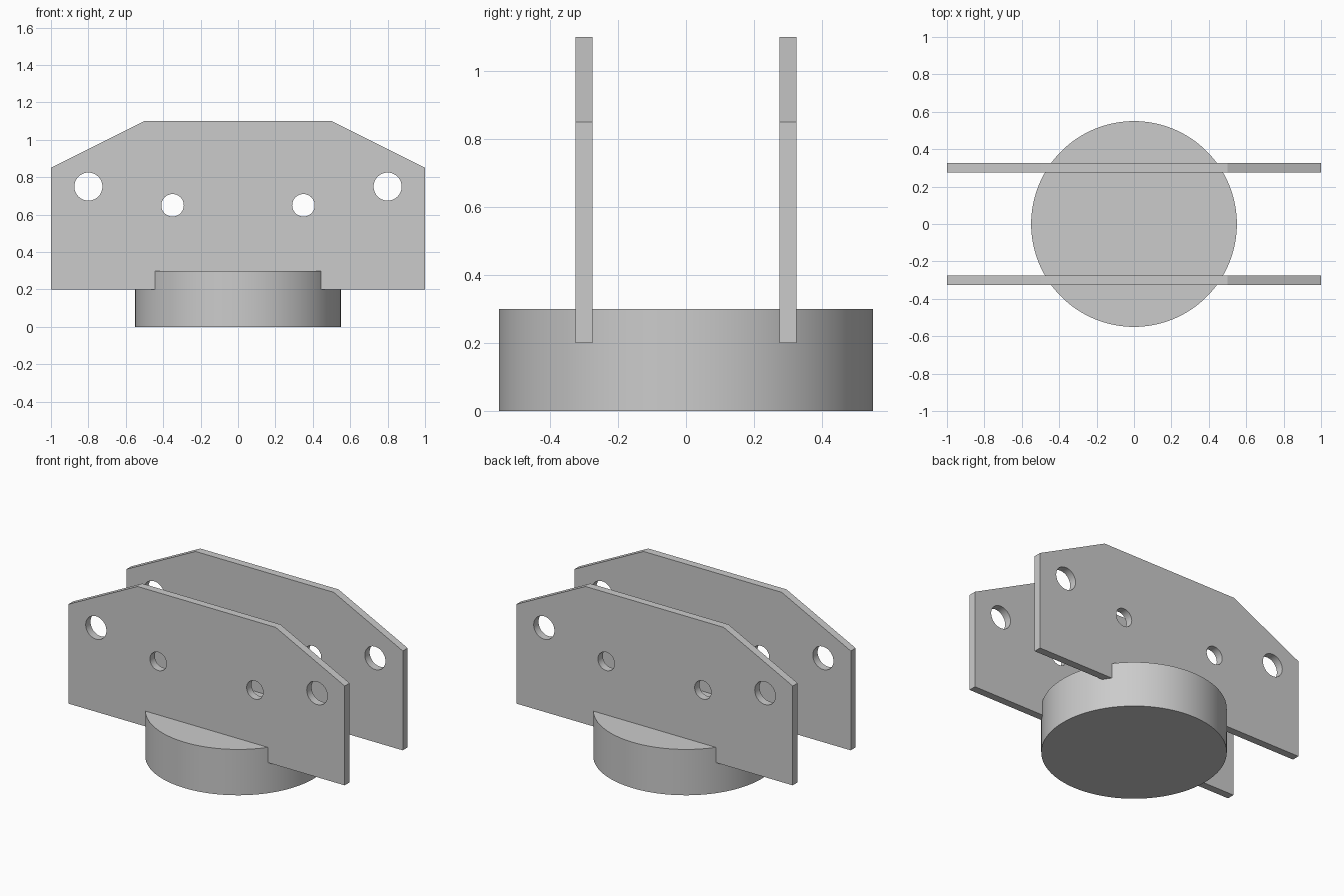
import bpy, bmesh, math

cube = bpy.data.objects.get("Cube")
if cube:
    bpy.data.objects.remove(cube, do_unlink=True)

# Single plain material
grey = bpy.data.materials.new("light_grey")
grey.use_nodes = True
colour = (0.6, 0.6, 0.6, 1)
grey.diffuse_color = colour
grey.node_tree.nodes["Principled BSDF"].inputs["Base Color"].default_value = colour


def finish(obj):
    """Colour the part and smooth its round walls."""
    obj.data.materials.clear()
    obj.data.materials.append(grey)
    bpy.ops.object.select_all(action="DESELECT")
    obj.select_set(True)
    bpy.context.view_layer.objects.active = obj
    bpy.ops.object.shade_smooth_by_angle(angle=math.radians(20))


def circle(x, z, radius, sides=48):
    steps = [math.tau * i / sides for i in range(sides)]
    return [(x + radius * math.cos(a), z + radius * math.sin(a)) for a in steps]


def plate(name, loops, y, thickness):
    """Upright sheet from an outline followed by its hole loops."""
    curve = bpy.data.curves.new(name, "CURVE")
    curve.dimensions = "2D"
    curve.fill_mode = "BOTH"
    curve.extrude = thickness / 2
    for loop in loops:
        spline = curve.splines.new("POLY")
        spline.points.add(len(loop) - 1)
        for point, (x, z) in zip(spline.points, loop):
            point.co = (x, z, 0, 1)
        spline.use_cyclic_u = True
    obj = bpy.data.objects.new(name, curve)
    bpy.context.collection.objects.link(obj)
    obj.location.y = y
    obj.rotation_euler.x = math.pi / 2
    bpy.ops.object.select_all(action="DESELECT")
    obj.select_set(True)
    bpy.context.view_layer.objects.active = obj
    bpy.ops.object.convert(target="MESH")
    obj = bpy.context.object
    # Weld caps to walls
    bm = bmesh.new()
    bm.from_mesh(obj.data)
    bmesh.ops.remove_doubles(bm, verts=bm.verts, dist=1e-4)
    bmesh.ops.recalc_face_normals(bm, faces=bm.faces)
    bm.to_mesh(obj.data)
    bm.free()
    finish(obj)


# Round base
bpy.ops.mesh.primitive_cylinder_add(vertices=128, radius=0.55, depth=0.3, location=(0, 0, 0.15))
base = bpy.context.object
base.name = "round_base"
finish(base)

# Two side plates with chamfered top corners and four holes each
half = [(1, 0.2), (1, 0.85), (0.5, 1.1)]
outline = half + [(-x, z) for x, z in reversed(half)]
holes = [circle(side * x, z, r)
         for side in (-1, 1)
         for x, z, r in ((0.8, 0.75, 0.075), (0.35, 0.65, 0.06))]
for name, y in (("front_plate", -0.3), ("back_plate", 0.3)):
    plate(name, [outline] + holes, y, 0.05)
